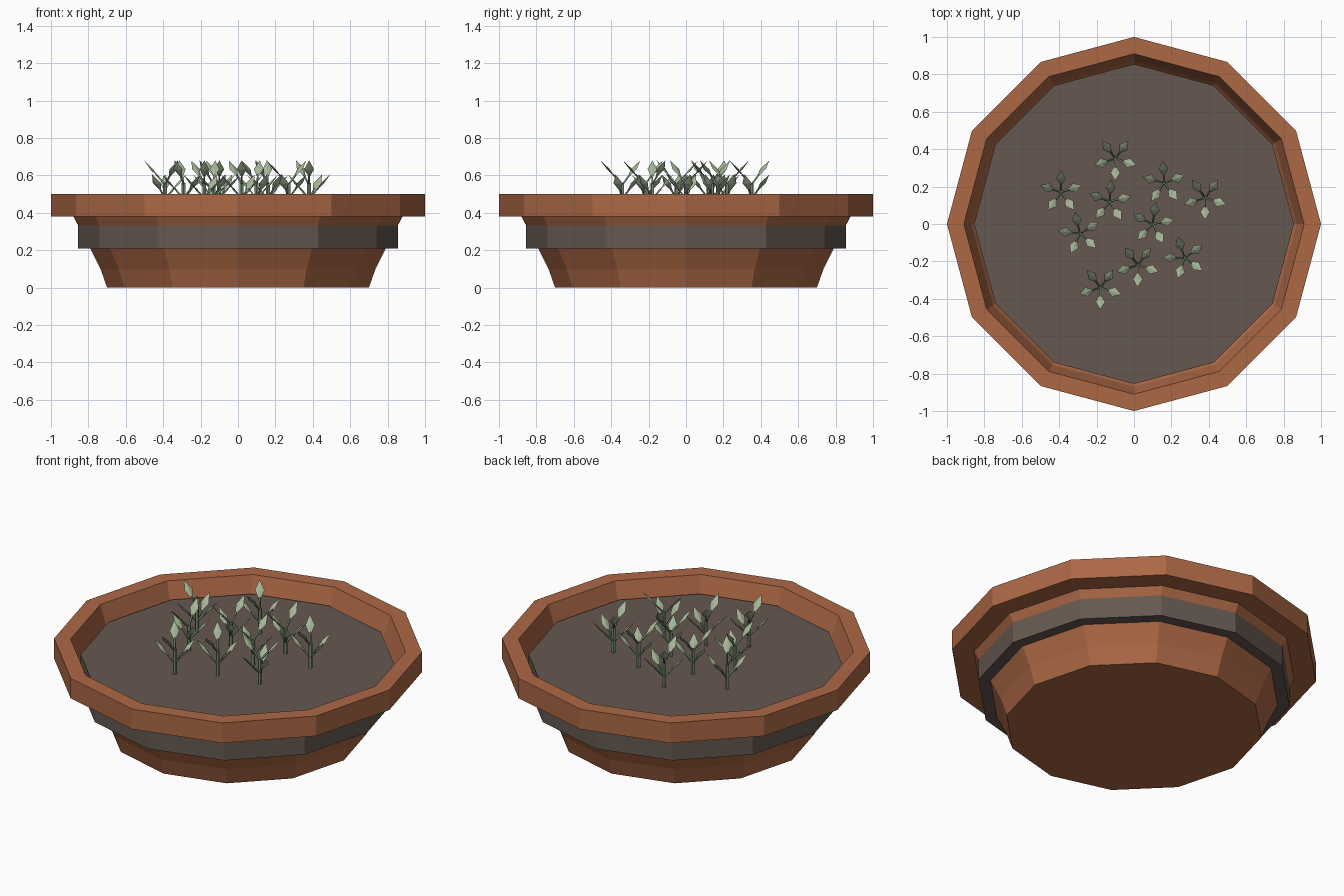
import bpy, bmesh, math
from mathutils import Vector

if "Cube" in bpy.data.objects:
    bpy.data.objects.remove(bpy.data.objects["Cube"])


def srgb(r, g, b):
    f = lambda c: c / 12.92 if c <= 0.04045 else ((c + 0.055) / 1.055) ** 2.4
    return (f(r / 255), f(g / 255), f(b / 255), 1)


def material(name, rgb):
    m = bpy.data.materials.new(name)
    m.diffuse_color = srgb(*rgb)
    m.use_nodes = True
    m.node_tree.nodes["Principled BSDF"].inputs["Base Color"].default_value = m.diffuse_color
    return m


terracotta = material("terracotta", (172, 104, 69))
earth = material("dark earth", (101, 89, 80))
leaf_green = material("sage green", (166, 183, 152))
stem_green = material("stem green", (118, 142, 116))


def finish(bm, name, *mats):
    bmesh.ops.recalc_face_normals(bm, faces=bm.faces)
    me = bpy.data.meshes.new(name)
    bm.to_mesh(me)
    bm.free()
    for m in mats:
        me.materials.append(m)
    ob = bpy.data.objects.new(name, me)
    bpy.context.collection.objects.link(ob)
    return ob


def lathe(name, profile, mat, sides=12):
    """Spin a profile of (radius, z); both ends are capped flat."""
    bm = bmesh.new()
    rings = [[bm.verts.new((r * math.cos(math.tau * i / sides),
                            r * math.sin(math.tau * i / sides), z))
              for i in range(sides)] for r, z in profile]
    for a, b in zip(rings, rings[1:]):
        for i in range(sides):
            j = (i + 1) % sides
            bm.faces.new((a[i], a[j], b[j], b[i]))
    bm.faces.new(rings[0])
    bm.faces.new(rings[-1])
    return finish(bm, name, mat)


# Bowl: tapered wall, wide rim, hollow inside
lathe("bowl", [(0.70, 0), (0.735, 0.10), (0.785, 0.20), (0.88, 0.38),
               (1.0, 0.38), (1.0, 0.50), (0.91, 0.50), (0.87, 0.38),
               (0.75, 0.21), (0.68, 0.08)], terracotta)

# Soil disc, which also shows as a band outside the bowl
lathe("soil", [(0.855, 0.208), (0.855, 0.41)], earth)


def rod(bm, a, b, r, mat_index, sides=5):
    """Thin straight rod from a to b."""
    d = (b - a).normalized()
    u = d.orthogonal().normalized()
    v = d.cross(u)
    off = [r * (u * math.cos(math.tau * i / sides) + v * math.sin(math.tau * i / sides))
           for i in range(sides)]
    lo = [bm.verts.new(a + o) for o in off]
    hi = [bm.verts.new(b + o) for o in off]
    faces = [bm.faces.new(lo), bm.faces.new(hi)]
    for i in range(sides):
        j = (i + 1) % sides
        faces.append(bm.faces.new((lo[i], lo[j], hi[j], hi[i])))
    for f in faces:
        f.material_index = mat_index


def blade(bm, hub, angle):
    """Slim diamond leaf on a stalk, rising outward from the stem."""
    out = Vector((math.cos(angle), math.sin(angle), 0))
    side = Vector((-out.y, out.x, 0))
    along = out * 0.118 + Vector((0, 0, 0.13))
    up = along.cross(side).normalized()
    rod(bm, hub, hub + along * 0.42, 0.006, 1, 4)
    mid = hub + along * 0.64
    base, tip = bm.verts.new(hub + along * 0.28), bm.verts.new(hub + along)
    ring = [bm.verts.new(mid + o) for o in
            (side * 0.026, up * 0.006, side * -0.026, up * -0.006)]
    for i in range(4):
        j = (i + 1) % 4
        bm.faces.new((base, ring[i], ring[j]))
        bm.faces.new((tip, ring[j], ring[i]))


# Seedlings: x, y, turn in degrees; leaves alternate low and high
seedlings = [(-0.10, 0.35, 54), (-0.39, 0.17, 90), (-0.13, 0.12, 14),
             (0.16, 0.22, 20), (0.38, 0.14, 54), (0.10, 0.0, 10),
             (-0.29, -0.05, 30), (0.02, -0.22, 54), (0.27, -0.18, -72 + 36),
             (-0.18, -0.34, 54)]
for n, (x, y, turn) in enumerate(seedlings, 1):
    bm = bmesh.new()
    rod(bm, Vector((x, y, 0.40)), Vector((x, y, 0.56)), 0.011, 1)
    for i in range(5):
        hub = Vector((x, y, 0.475 + 0.075 * (i % 2)))
        blade(bm, hub, math.radians(turn + 72 * i))
    finish(bm, f"seedling_{n}", leaf_green, stem_green)
